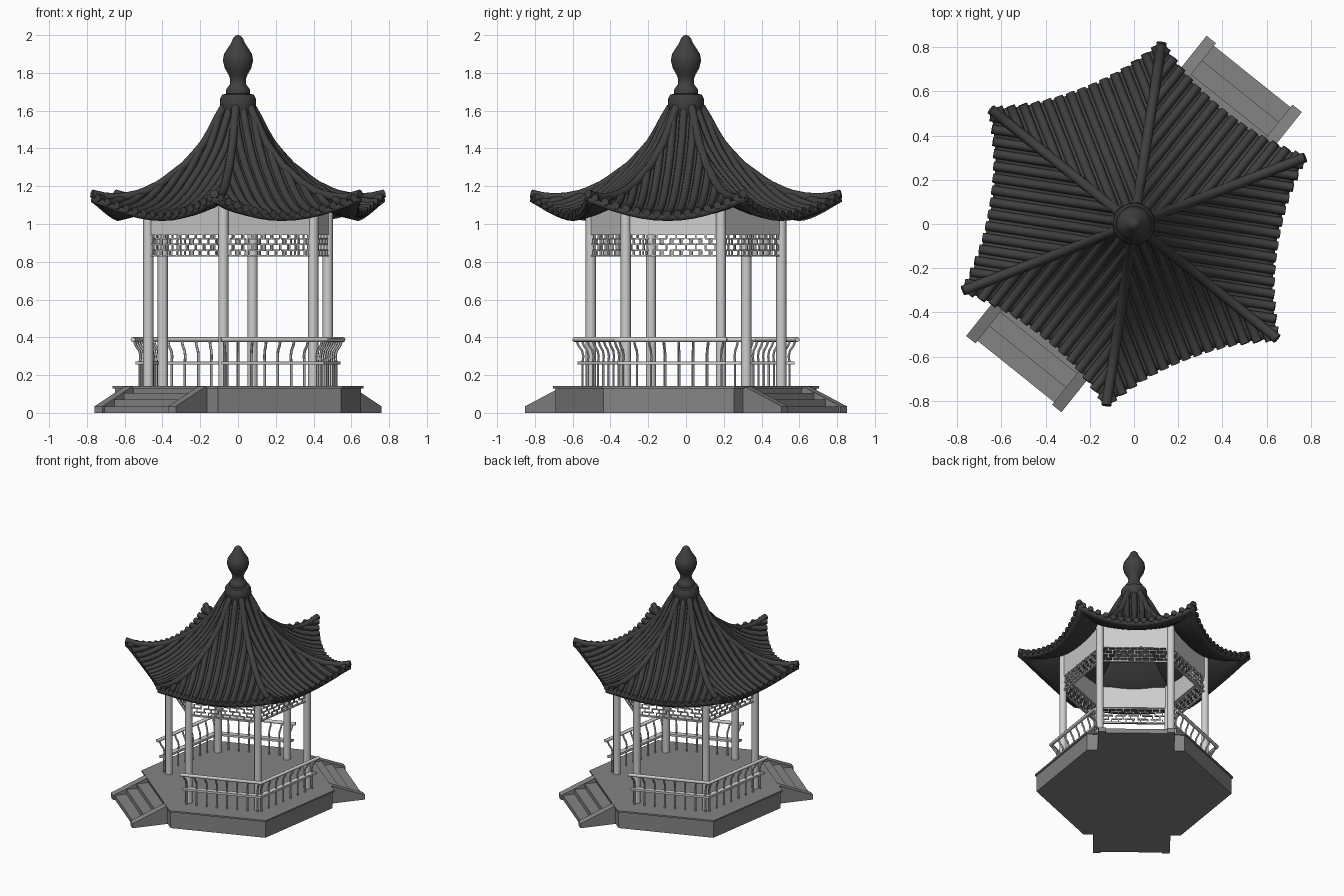
import bpy, bmesh, math

if "Cube" in bpy.data.objects:
    bpy.data.objects.remove(bpy.data.objects["Cube"])

A0 = math.radians(21.3)          # angle of first hexagon corner
C30 = math.cos(math.radians(30))


def mat(name, v):
    m = bpy.data.materials.new(name)
    m.diffuse_color = (v, v, v, 1)
    m.use_nodes = True
    m.node_tree.nodes["Principled BSDF"].inputs["Base Color"].default_value = m.diffuse_color
    return m


ROOF = mat("dark roof tile", 0.05)
STONE = mat("grey stone", 0.23)
PAINT = mat("pale painted wood", 0.62)


def corner(k, r, z=0.0):
    a = A0 + k * math.pi / 3
    return (r * math.cos(a), r * math.sin(a), z)


def on_side(k, d, u, z=0.0):
    """Point on side k: d outward from the axis, u along the side."""
    a = A0 + (k + 0.5) * math.pi / 3
    return (d * math.cos(a) - u * math.sin(a), d * math.sin(a) + u * math.cos(a), z)


def finish(name, bm, m, smooth=None):
    bmesh.ops.recalc_face_normals(bm, faces=bm.faces[:])
    me = bpy.data.meshes.new(name)
    bm.to_mesh(me)
    bm.free()
    return add(name, me, m, smooth)


def add(name, me, m, smooth=None):
    ob = bpy.data.objects.new(name, me)
    bpy.context.collection.objects.link(ob)
    me.materials.clear()
    me.materials.append(m)
    if smooth:
        bpy.ops.object.select_all(action='DESELECT')
        ob.select_set(True)
        bpy.context.view_layer.objects.active = ob
        bpy.ops.object.shade_smooth_by_angle(angle=math.radians(smooth))
    return ob


def loft(bm, low, high):
    a = [bm.verts.new(p) for p in low]
    b = [bm.verts.new(p) for p in high]
    n = len(a)
    bm.faces.new(a)
    bm.faces.new(b)
    for i in range(n):
        bm.faces.new((a[i], a[(i + 1) % n], b[(i + 1) % n], b[i]))


def prism(bm, pts, z0, z1):
    loft(bm, [(p[0], p[1], z0) for p in pts], [(p[0], p[1], z1) for p in pts])


def side_box(bm, k, d0, d1, u0, u1, z0, z1):
    prism(bm, [on_side(k, d, u) for d, u in ((d0, u0), (d1, u0), (d1, u1), (d0, u1))], z0, z1)


def tubes(name, paths, radius, m, res=2):
    cu = bpy.data.curves.new(name, 'CURVE')
    cu.dimensions = '3D'
    cu.bevel_depth, cu.bevel_resolution, cu.use_fill_caps = radius, res, True
    for path in paths:
        sp = cu.splines.new('POLY')
        sp.points.add(len(path) - 1)
        for q, p in zip(sp.points, path):
            q.co = (*p, 1)
    tmp = bpy.data.objects.new("tmp", cu)
    bpy.context.collection.objects.link(tmp)
    bpy.context.view_layer.update()
    me = bpy.data.meshes.new_from_object(tmp.evaluated_get(bpy.context.evaluated_depsgraph_get()))
    bpy.data.objects.remove(tmp)
    me.name = name
    return add(name, me, m, 50)


def hex_boards(name, sides, r0, r1, z0, z1):
    bm = bmesh.new()
    for k in sides:
        prism(bm, [corner(k, r0), corner(k, r1), corner(k + 1, r1), corner(k + 1, r0)], z0, z1)
    return finish(name, bm, PAINT)


# stone platform with a thin overhanging slab
bm = bmesh.new()
prism(bm, [corner(k, 0.70) for k in range(6)], 0, 0.13)
prism(bm, [corner(k, 0.712) for k in range(6)], 0.13, 0.142)
finish("platform", bm, STONE)

# two flights of steps with sloping cheek walls
bm = bmesh.new()
for k in (0, 3):
    for z, d in ((0.105, 0.69), (0.07, 0.77), (0.035, 0.855)):
        side_box(bm, k, 0.58, d, -0.225, 0.225, 0, z)
    for s in (-1, 1):
        prof = [(0.58, 0), (0.87, 0), (0.87, 0.035), (0.62, 0.139), (0.58, 0.139)]
        loft(bm, [on_side(k, d, s * 0.222, z) for d, z in prof],
             [on_side(k, d, s * 0.276, z) for d, z in prof])
finish("steps", bm, STONE)

# columns and ring beam
tubes("columns", [[corner(k, 0.51, 0.14), corner(k, 0.51, 1.13)] for k in range(6)], 0.027, PAINT, 4)
hex_boards("ring_beam", range(6), 0.49, 0.52, 0.95, 1.12)

# lattice frieze: frame, long rails and staggered short bars
bm = bmesh.new()
L = 0.235
rows = [0.832, 0.862, 0.892, 0.922, 0.948]
for k in range(6):
    for j, z in enumerate(rows):
        if j in (0, 4):
            side_box(bm, k, 0.434, 0.45, -L, L, z - 0.005, z + 0.005)
        else:
            for i in range(5):
                u = -L + 0.094 * i + 0.03 * (j % 2)
                side_box(bm, k, 0.437, 0.447, u, min(u + 0.075, L), z - 0.004, z + 0.004)
    for j in range(4):
        for i in range(9):
            u = -L + 0.03 + 0.0525 * i + 0.02 * (j % 2) - 0.01
            side_box(bm, k, 0.437, 0.447, u - 0.004, u + 0.004, rows[j], rows[j + 1])
finish("lattice_frieze", bm, PAINT)

# bench railing around the four closed sides
RAIL = (1, 2, 4, 5)
hex_boards("seat_board", RAIL, 0.535, 0.582, 0.257, 0.273)
tubes("top_rail", [[corner(k, 0.597, 0.388) for k in (a, a + 1, a + 2)] for a in (1, 4)], 0.013, PAINT)
bars = []
for k in RAIL:
    for i in range(8):
        f = -0.47 + 0.94 * i / 7
        bars.append([on_side(k, r * C30, f * r, z) for r, z in
                     ((0.56, 0.14), (0.56, 0.27), (0.556, 0.30), (0.563, 0.33), (0.582, 0.355), (0.595, 0.388))])
tubes("balusters", bars, 0.007, PAINT, 1)

# roof height: hip profile by radius, sagging between the hips
HIP = [(0.0, 1.72), (0.1, 1.58), (0.15, 1.485), (0.2, 1.405), (0.3, 1.30), (0.44, 1.20),
       (0.55, 1.15), (0.65, 1.13), (0.75, 1.13), (0.84, 1.15)]


def hip_z(r):
    for (r0, z0), (r1, z1) in zip(HIP, HIP[1:]):
        if r <= r1:
            return z0 + (z1 - z0) * (r - r0) / (r1 - r0)
    return HIP[-1][1]


def roof_z(d, u):
    r = d / C30
    s = min(1, abs(u) / (r / 2))
    return hip_z(r) - 0.085 * min(1, r / 0.75) ** 2 * (1 - s * s)


def eave(u):
    return 0.719 - 0.07 * (1 - (u / 0.415) ** 2)


# roof skin
bm = bmesh.new()
NT, NS = 14, 12
for k in range(6):
    grid = []
    for i in range(NT + 1):
        t = i / NT
        r = 0.07 + 0.76 * t
        row = []
        for j in range(NS + 1):
            s = 2 * j / NS - 1
            u = s * r / 2
            d = r * C30 - 0.07 * t * t * (1 - s * s)
            row.append(bm.verts.new(on_side(k, d, u, roof_z(d, u))))
        grid.append(row)
    for i in range(NT):
        for j in range(NS):
            bm.faces.new((grid[i][j], grid[i + 1][j], grid[i + 1][j + 1], grid[i][j + 1]))
bmesh.ops.remove_doubles(bm, verts=bm.verts[:], dist=0.0005)
roof = finish("roof_skin", bm, ROOF, 40)
up = sum(p.normal.z for p in roof.data.polygons) > 0
mod = roof.modifiers.new("thickness", 'SOLIDIFY')
mod.thickness, mod.offset = 0.03, -1 if up else 1

# round tile rows running straight down each roof face
rows = []
for k in range(6):
    for i in range(-7, 8):
        u = i * 0.0545
        d0, d1 = max(0.07, abs(u) / math.tan(math.radians(30))), eave(u) + 0.008
        if d1 - d0 > 0.02:
            n = max(2, int((d1 - d0) / 0.04))
            ds = [d0 + (d1 - d0) * j / n for j in range(n + 1)]
            rows.append([on_side(k, d, u, roof_z(d, u) + 0.004) for d in ds])
tubes("tile_rows", rows, 0.021, ROOF)

# hip ridges with upturned tips
hips = [[corner(k, 0.08 + 0.0375 * i, hip_z(0.08 + 0.0375 * i) + 0.012) for i in range(21)] for k in range(6)]
tubes("hip_ridges", hips, 0.023, ROOF)

# turned finial
prof = [(0, 1.56), (0.09, 1.56), (0.09, 1.61), (0.096, 1.63), (0.094, 1.665), (0.083, 1.685), (0.062, 1.69),
        (0.064, 1.71), (0.054, 1.725), (0.042, 1.74), (0.041, 1.765), (0.05, 1.79), (0.07, 1.825),
        (0.08, 1.865), (0.074, 1.90), (0.055, 1.93), (0.038, 1.955), (0.025, 1.985), (0.012, 1.998), (0, 2.0)]
bm = bmesh.new()
vs = [bm.verts.new((r, 0, z)) for r, z in prof]
es = [bm.edges.new(p) for p in zip(vs, vs[1:])]
bmesh.ops.spin(bm, geom=vs + es, cent=(0, 0, 0), axis=(0, 0, 1), angle=2 * math.pi, steps=32)
bmesh.ops.remove_doubles(bm, verts=bm.verts[:], dist=0.0005)
finish("finial", bm, ROOF, 40)
